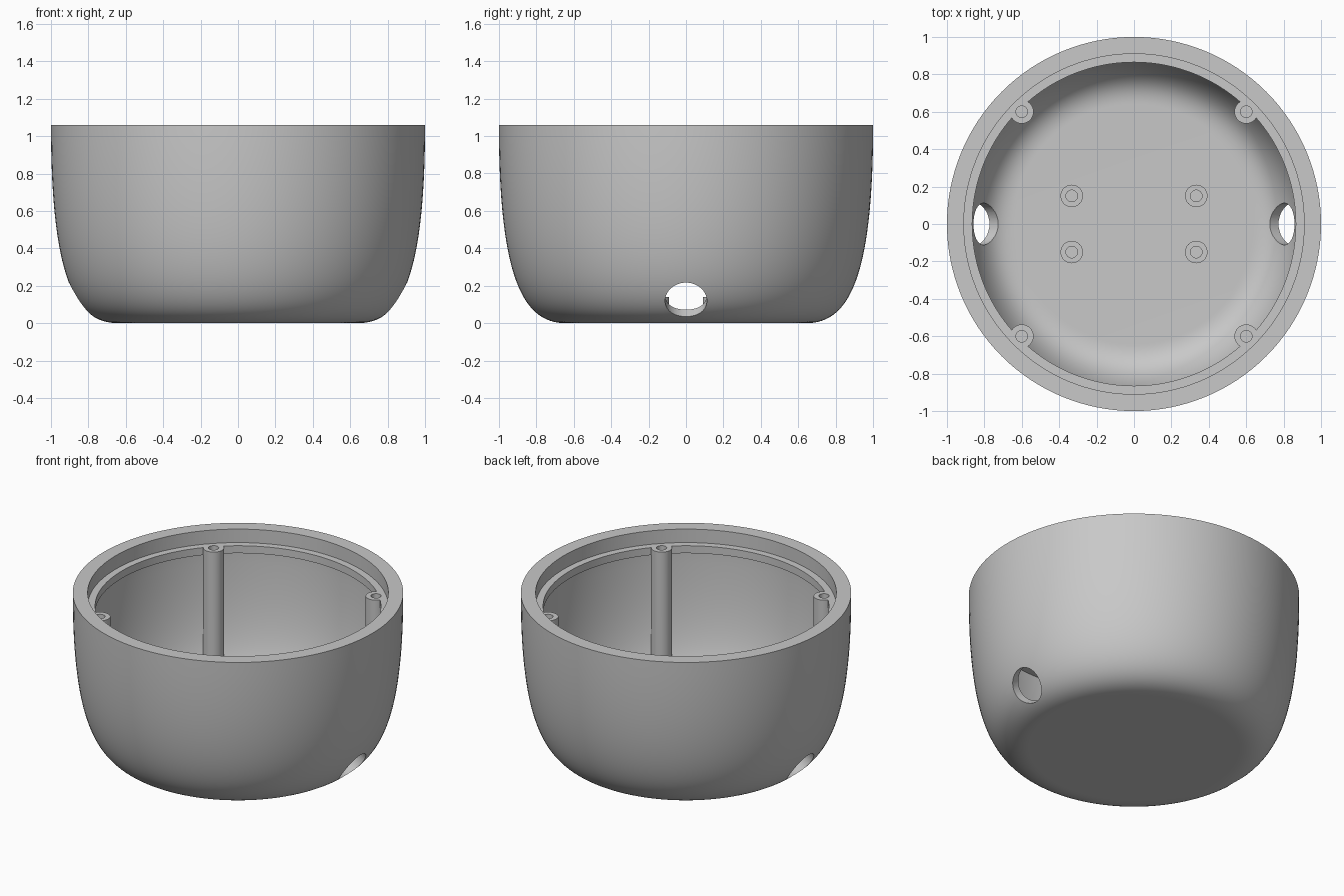
import bpy, bmesh, math
from mathutils import Vector, Matrix
from mathutils.geometry import interpolate_bezier

cube = bpy.data.objects.get("Cube")
if cube:
    bpy.data.objects.remove(cube, do_unlink=True)

HEIGHT, LEDGE, LIP_BOTTOM = 1.06, 0.97, 0.92
WALL = 0.055

grey = bpy.data.materials.new("plain grey")
grey.use_nodes = True
COLOR = (0.58, 0.58, 0.58, 1)
grey.diffuse_color = COLOR
grey.node_tree.nodes["Principled BSDF"].inputs["Base Color"].default_value = COLOR


def finish(name, bm):
    bmesh.ops.remove_doubles(bm, verts=bm.verts, dist=1e-5)
    bmesh.ops.recalc_face_normals(bm, faces=bm.faces)
    mesh = bpy.data.meshes.new(name)
    bm.to_mesh(mesh)
    bm.free()
    mesh.materials.append(grey)
    obj = bpy.data.objects.new(name, mesh)
    bpy.context.collection.objects.link(obj)
    return obj


def lathe(name, profile, steps):
    """Revolve (radius, height) points around z."""
    bm = bmesh.new()
    verts = [bm.verts.new((r, 0, z)) for r, z in profile]
    edges = [bm.edges.new(pair) for pair in zip(verts, verts[1:])]
    bmesh.ops.spin(bm, geom=verts + edges, cent=(0, 0, 0), axis=(0, 0, 1),
                   angle=math.tau, steps=steps, use_merge=True)
    return finish(name, bm)


def rods(name, radius, length, matrices):
    """One mesh of equal cylinders, each centred on its matrix."""
    bm = bmesh.new()
    for m in matrices:
        bmesh.ops.create_cone(bm, cap_ends=True, segments=40, radius1=radius,
                              radius2=radius, depth=length, matrix=m)
    return finish(name, bm)


def cut(target, cutter):
    mod = target.modifiers.new("cut", 'BOOLEAN')
    mod.operation, mod.solver, mod.object = 'DIFFERENCE', 'EXACT', cutter
    bpy.context.view_layer.objects.active = target
    bpy.ops.object.modifier_apply(modifier=mod.name)
    bpy.data.objects.remove(cutter, do_unlink=True)


def smooth(obj):
    bpy.ops.object.select_all(action='DESELECT')
    obj.select_set(True)
    bpy.context.view_layer.objects.active = obj
    bpy.ops.object.shade_smooth_by_angle(angle=math.radians(30))


# Outer wall curve and the parallel inner wall
outer = [p.to_2d() for p in interpolate_bezier(
    Vector((1, HEIGHT, 0)), Vector((1, 0.2, 0)),
    Vector((0.855, 0, 0)), Vector((0.64, 0, 0)), 40)]
inner = []
for i, p in enumerate(outer):
    t = (outer[min(i + 1, len(outer) - 1)] - outer[max(i - 1, 0)]).normalized()
    q = p + Vector((t.y, -t.x)) * WALL
    if q.y < LIP_BOTTOM - 0.01:
        inner.append(q)
inner[-1].y = WALL

# Bowl body and its cavity, with the stepped lip under the rim
bowl = lathe("bowl", [(0, HEIGHT)] + outer + [(0, 0)], 128)
cavity = lathe("cavity", [(0, HEIGHT + 0.1), (0.91, HEIGHT + 0.1), (0.91, LEDGE),
                          (0.865, LEDGE), (0.865, LIP_BOTTOM),
                          (inner[0].x, LIP_BOTTOM)] + inner + [(0, WALL)], 128)

# Four screw posts are left standing when the cavity is cut
corners = [(x, y) for x in (-0.6, 0.6) for y in (-0.6, 0.6)]
cut(cavity, rods("posts", 0.063, LEDGE + 0.2,
                 [Matrix.Translation((x, y, (LEDGE - 0.2) / 2)) for x, y in corners]))
cut(bowl, cavity)
cut(bowl, rods("post_bores", 0.031, 0.5,
               [Matrix.Translation((x, y, LEDGE - 0.2)) for x, y in corners]))

# Slanted cable holes on both sides
cut(bowl, rods("cable_holes", 0.112, 0.36,
               [Matrix.Translation((s * 0.845, 0, 0.121))
                @ Matrix.Rotation(s * math.radians(90 + 38), 4, 'Y') for s in (-1, 1)]))
smooth(bowl)

# Short hollow standoffs on the floor
for side, x in (("left", 0.333), ("right", -0.333)):
    for end, y in (("front", -0.15), ("back", 0.15)):
        standoff = lathe(f"standoff_{end}_{side}",
                         [(0.06, WALL - 0.01), (0.06, 0.14), (0.031, 0.14),
                          (0.031, WALL + 0.002), (0, WALL + 0.002)], 40)
        standoff.location = (x, y, 0)
        smooth(standoff)
